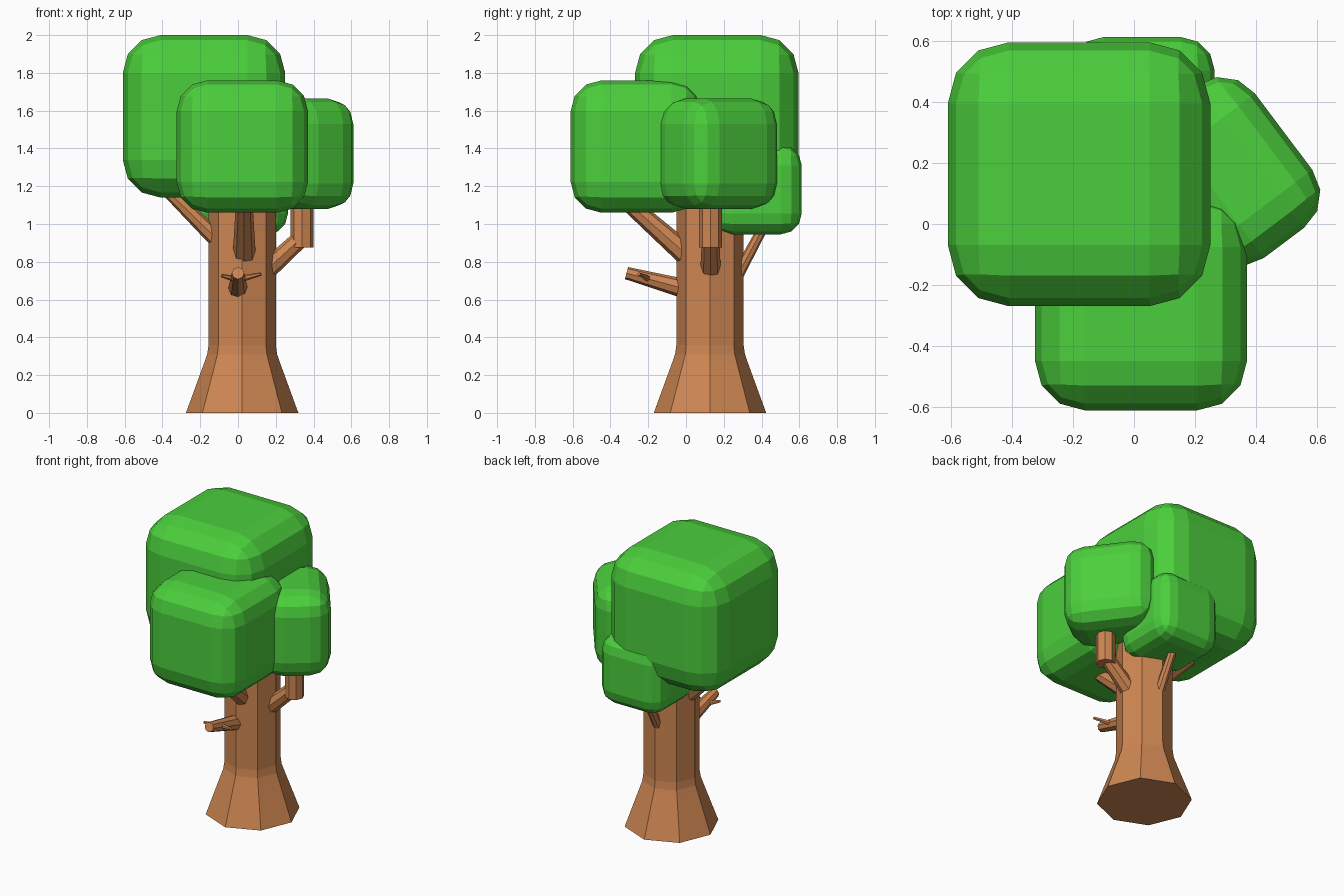
import bpy, bmesh, math
from mathutils import Vector, Matrix

if "Cube" in bpy.data.objects:
    bpy.data.objects.remove(bpy.data.objects["Cube"])


def material(name, rgb):
    m = bpy.data.materials.new(name)
    m.diffuse_color = (*rgb, 1)
    m.use_nodes = True
    m.node_tree.nodes["Principled BSDF"].inputs["Base Color"].default_value = m.diffuse_color
    return m


LEAF = material("leaf_green", (0.07, 0.62, 0.045))
BARK = material("bark_brown", (0.62, 0.24, 0.085))


def finish(name, bm, mat, matrix=Matrix()):
    bmesh.ops.recalc_face_normals(bm, faces=bm.faces)
    me = bpy.data.meshes.new(name)
    bm.to_mesh(me)
    bm.free()
    me.materials.append(mat)
    ob = bpy.data.objects.new(name, me)
    ob.matrix_world = matrix
    bpy.context.collection.objects.link(ob)
    return ob


def leaf_block(name, center, size, bevel, turn=0):
    """Rounded box with three-segment bevels."""
    bm = bmesh.new()
    bmesh.ops.create_cube(bm, size=1)
    bmesh.ops.scale(bm, vec=size, verts=bm.verts)
    bmesh.ops.bevel(bm, geom=bm.edges[:], offset=bevel, segments=3,
                    profile=0.5, affect='EDGES')
    finish(name, bm, LEAF,
           Matrix.Translation(center) @ Matrix.Rotation(math.radians(turn), 4, 'Z'))


def limb(name, a, b, r1, r2, sides=8):
    """Tapered prism from point a to point b."""
    a, b = Vector(a), Vector(b)
    bm = bmesh.new()
    bmesh.ops.create_cone(bm, cap_ends=True, segments=sides,
                          radius1=r1, radius2=r2, depth=(b - a).length)
    rot = (b - a).to_track_quat('Z', 'Y').to_matrix().to_4x4()
    finish(name, bm, BARK, Matrix.Translation((a + b) / 2) @ rot)


# Octagonal trunk with a flared foot
TX, TY = 0.022, 0.127
bm = bmesh.new()
profile = [(0.2975, 0), (0.199, 0.27), (0.185, 0.31), (0.178, 0.36), (0.178, 1.3)]
rings = [[bm.verts.new((r * math.cos(i * math.pi / 4), r * math.sin(i * math.pi / 4), z))
          for i in range(8)] for r, z in profile]
for lo, hi in zip(rings, rings[1:]):
    for i in range(8):
        j = (i + 1) % 8
        bm.faces.new((lo[i], lo[j], hi[j], hi[i]))
bm.faces.new(rings[0])
bm.faces.new(rings[-1])
finish("trunk", bm, BARK, Matrix.Translation((TX, TY, 0)))

# Foliage
leaf_block("foliage_top", (-0.18, 0.163, 1.57), (0.86, 0.865, 0.86), 0.2)
leaf_block("foliage_front", (0.023, -0.262, 1.41), (0.695, 0.697, 0.70), 0.162)
leaf_block("foliage_right", (0.316, 0.172, 1.372), (0.585, 0.436, 0.585), 0.136, -53.1)
leaf_block("foliage_back", (0.027, 0.375, 1.183), (0.475, 0.475, 0.475), 0.11)

# Main branches
limb("branch_left", (-0.05, TY, 0.86), (-0.45, TY, 1.25), 0.05, 0.028)
limb("branch_front", (0.033, 0.03, 0.815), (0.033, -0.35, 1.15), 0.062, 0.042)
limb("branch_right", (0.10, 0.13, 0.71), (0.34, 0.13, 0.93), 0.056, 0.046)
limb("branch_right_upright", (0.34, 0.13, 0.875), (0.34, 0.13, 1.25), 0.061, 0.061)
limb("branch_back", (TX, 0.22, 0.63), (TX, 0.44, 1.04), 0.034, 0.025)

# Broken stub with two side twigs
limb("stub", (0, 0.05, 0.642), (0, -0.315, 0.74), 0.055, 0.033)
limb("twig_right", (0, -0.19, 0.705), (0.12, -0.25, 0.735), 0.019, 0.009, 6)
limb("twig_left", (0, -0.20, 0.705), (-0.087, -0.25, 0.727), 0.019, 0.009, 6)
